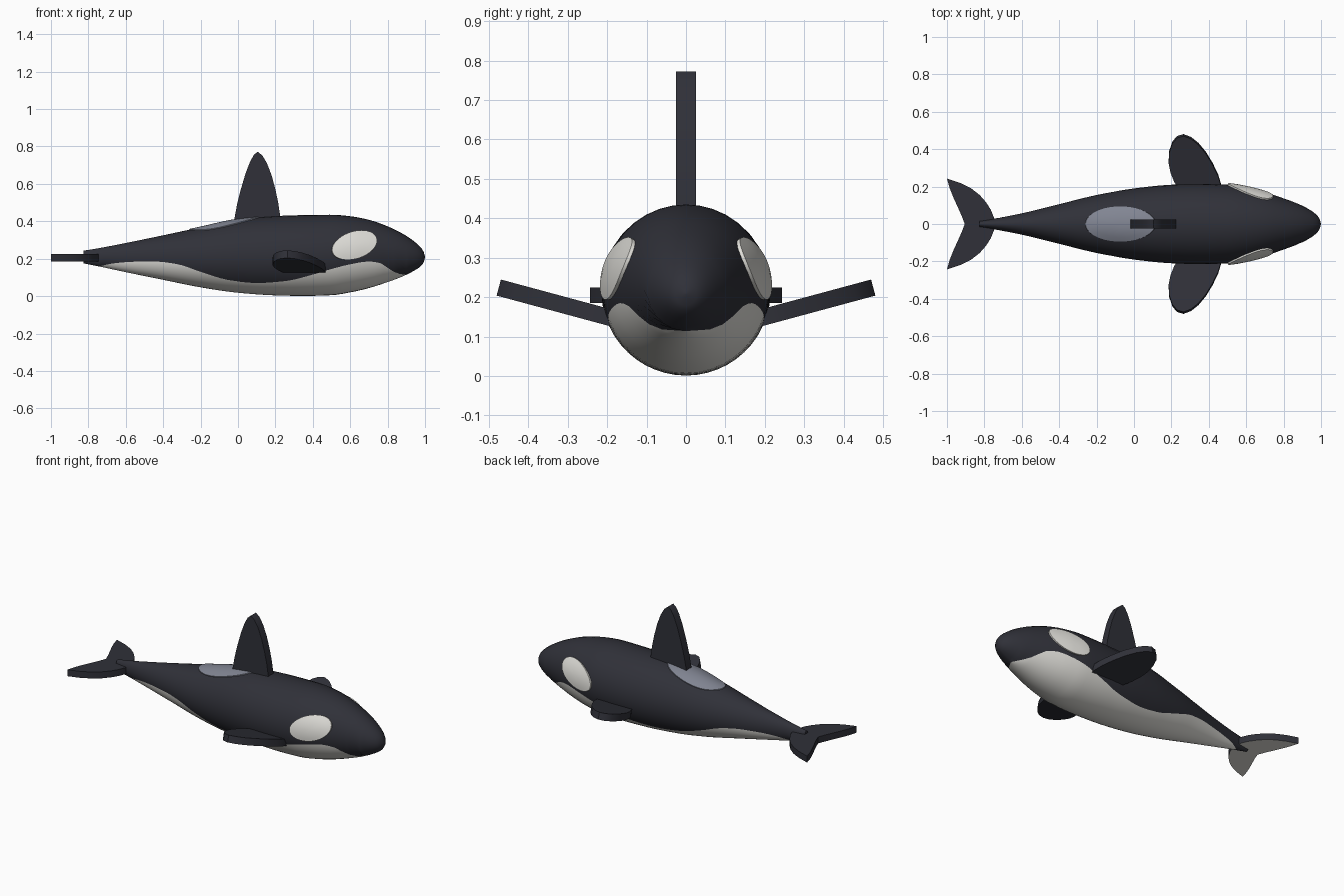
import bpy, bmesh, math
from mathutils import Vector

if "Cube" in bpy.data.objects:
    bpy.data.objects.remove(bpy.data.objects["Cube"])


def material(name, rgb):
    m = bpy.data.materials.new(name)
    m.diffuse_color = (*rgb, 1)
    m.use_nodes = True
    m.node_tree.nodes["Principled BSDF"].inputs["Base Color"].default_value = m.diffuse_color
    return m


BLACK = material("charcoal black", (0.029, 0.030, 0.040))
WHITE = material("warm white", (0.76, 0.75, 0.71))
GREY = material("saddle grey", (0.22, 0.235, 0.29))


def curve(xs, ys):
    """Smooth interpolation through the given points."""
    n = len(xs)
    d = [(ys[i + 1] - ys[i]) / (xs[i + 1] - xs[i]) for i in range(n - 1)]
    m = [d[0]] + [0 if a * b <= 0 else 2 * a * b / (a + b) for a, b in zip(d, d[1:])] + [d[-1]]

    def f(x):
        x = min(max(x, xs[0]), xs[-1])
        i = max(k for k in range(n - 1) if xs[k] <= x)
        h = xs[i + 1] - xs[i]
        t = (x - xs[i]) / h
        return ((2*t**3 - 3*t*t + 1) * ys[i] + (t**3 - 2*t*t + t) * h * m[i]
                + (3*t*t - 2*t**3) * ys[i + 1] + (t**3 - t*t) * h * m[i + 1])
    return f


def make(name, bm, mats, angle=40):
    bmesh.ops.recalc_face_normals(bm, faces=bm.faces[:])
    me = bpy.data.meshes.new(name)
    bm.to_mesh(me)
    bm.free()
    ob = bpy.data.objects.new(name, me)
    bpy.context.collection.objects.link(ob)
    for m in mats:
        me.materials.append(m)
    bpy.ops.object.select_all(action='DESELECT')
    bpy.context.view_layer.objects.active = ob
    ob.select_set(True)
    bpy.ops.object.shade_smooth_by_angle(angle=math.radians(angle))
    return ob


# Body outline: back, belly and half width along the length
X = [-.825, -.74, -.6, -.4, -.2, 0, .2, .35, .5, .6, .7, .8, .88, .94, .975, .992, 1.0]
top = curve(X, [.243, .257, .284, .325, .368, .41, .428, .433, .435, .427, .408, .373,
                .334, .294, .263, .238, .21])
bottom = curve(X, [.175, .158, .128, .087, .047, .018, .004, .001, .005, .02, .043, .075,
                   .105, .135, .158, .178, .208])
width = curve(X, [.017, .03, .057, .106, .155, .19, .21, .215, .211, .196, .17, .137,
                  .107, .076, .05, .028, .001])
# Height of the colour line between belly and flank
line = curve([-.74, -.66, -.55, -.45, -.33, -.2, -.05, .1, .25, .4, .5, .6, .7, .75, .8, .85, .9],
             [.16, .176, .184, .185, .172, .13, .086, .07, .08, .115, .145, .17, .185, .18,
              .152, .122, .112])


def surface(x, phi):
    """Point on the body; phi runs from belly (0) to back (pi)."""
    cz, hz = (top(x) + bottom(x)) / 2, (top(x) - bottom(x)) / 2
    return Vector((x, width(x) * math.sin(phi), cz - hz * math.cos(phi)))


def normal(x, phi):
    e = .004
    n = (surface(x + e, phi) - surface(x - e, phi)).cross(surface(x, phi + e) - surface(x, phi - e))
    axis = Vector((x, 0, (top(x) + bottom(x)) / 2))
    return n.normalized() * (1 if n.dot(surface(x, phi) - axis) > 0 else -1)


def angle_at(x, z):
    cz, hz = (top(x) + bottom(x)) / 2, (top(x) - bottom(x)) / 2
    return math.acos(min(1, max(-1, (cz - z) / hz)))


# Body: lofted rings whose vertices follow the colour line
stations = [-.825 + i * (.825 - .74 + .825 - .825) / 2 for i in range(2)]
stations += [-.74 + i * 1.64 / 48 for i in range(49)]
stations += [.9 + .1 * math.sin(i / 8 * math.pi / 2) for i in range(1, 9)]
LOW, HIGH = 8, 12
bm = bmesh.new()
rings = []
for x in stations:
    split = max(.06, angle_at(x, line(x))) if -.75 < x < .901 else .06
    half = [split * k / LOW for k in range(LOW)]
    half += [split + (math.pi - split) * k / HIGH for k in range(HIGH + 1)]
    full = half + [-p for p in half[-2:0:-1]]
    rings.append([bm.verts.new(surface(x, p)) for p in full])
N = len(rings[0])
for i, (a, b) in enumerate(zip(rings, rings[1:])):
    middle = (stations[i] + stations[i + 1]) / 2
    for k in range(N):
        f = bm.faces.new((a[k], a[(k + 1) % N], b[(k + 1) % N], b[k]))
        f.material_index = int((k < LOW or k >= N - LOW) and -.74 < middle < .9)
bm.faces.new(rings[0])
bm.faces.new(rings[-1])
make("body", bm, [BLACK, WHITE], 50)


def patch(name, mat, place, lift):
    """Thin oval plate that follows the body; place(u, v) gives x, phi."""
    bm = bmesh.new()
    M = 40

    def vert(r, a, h):
        x, phi = place(r * math.cos(a), r * math.sin(a))
        return bm.verts.new(surface(x, phi) + normal(x, phi) * h)
    center = vert(0, 0, lift)
    loops = [[vert(r, k * math.tau / M, h) for k in range(M)]
             for r, h in ((.25, lift), (.5, lift), (.75, lift), (.98, lift), (1, -.002))]
    for k in range(M):
        j = (k + 1) % M
        bm.faces.new((center, loops[0][k], loops[0][j]))
        for a, b in zip(loops, loops[1:]):
            bm.faces.new((a[k], b[k], b[j], a[j]))
    make(name, bm, [mat])


# Eye patches, one on each side
for side, label in ((1, "left"), (-1, "right")):
    def eye(u, v, s=side):
        t = math.radians(17)
        x = .622 + .125 * u * math.cos(t) - .072 * v * math.sin(t)
        z = .271 + .125 * u * math.sin(t) + .072 * v * math.cos(t)
        return x, s * angle_at(x, z)
    patch(label + "_eye_patch", WHITE, eye, .008)


# Saddle patch behind the back fin
def saddle(u, v):
    x = -.072 + .19 * u
    return x, math.pi - math.asin(max(-1, min(1, .094 * v / width(x))))


patch("saddle_patch", GREY, saddle, .004)


def slab(name, outline, to3d, t, mats, under=0):
    """Flat fin of thickness t with a smoothed outline."""
    bm = bmesh.new()
    lo = [bm.verts.new(to3d(u, v, -t / 2)) for u, v in outline]
    hi = [bm.verts.new(to3d(u, v, t / 2)) for u, v in outline]
    bm.faces.new(lo).material_index = under
    bm.faces.new(hi)
    n = len(lo)
    for k in range(n):
        bm.faces.new((lo[k], lo[(k + 1) % n], hi[(k + 1) % n], hi[k]))
    make(name, bm, mats, 35)


# Back fin
fin = [(-.02, .34), (-.02, .41), (-.005, .49), (.015, .57), (.04, .655), (.065, .72), (.085, .755),
       (.105, .772), (.13, .752), (.155, .71), (.18, .645), (.2, .57), (.215, .5), (.228, .41), (.23, .34)]
slab("back_fin", fin, lambda u, v, w: (u, w, v), .05, [BLACK])

# Flippers, raised toward the tips
flipper = [(.46, .13), (.468, .2), (.45, .26), (.42, .322), (.385, .38), (.345, .428), (.305, .46),
           (.265, .475), (.23, .465), (.205, .435), (.188, .385), (.185, .33), (.195, .28),
           (.215, .23), (.24, .19), (.27, .13)]
for s, label in ((1, "left"), (-1, "right")):
    slab(label + "_flipper", flipper,
         lambda u, v, w, s=s: (u, s * (v - .26 * w), .15 + .27 * (v - .2) + .97 * w), .042, [BLACK])

# Tail flukes with pale undersides
fluke = [(-.745, 0), (-.747, .03), (-.765, .075), (-.79, .115), (-.825, .155), (-.87, .19),
         (-.93, .22), (-1, .243), (-.985, .19), (-.965, .14), (-.94, .085), (-.92, .04), (-.905, 0)]
for s, label in ((1, "left"), (-1, "right")):
    slab(label + "_fluke", fluke, lambda u, v, w, s=s: (u, s * v, .205 + w), .04,
         [BLACK, WHITE], 1)
